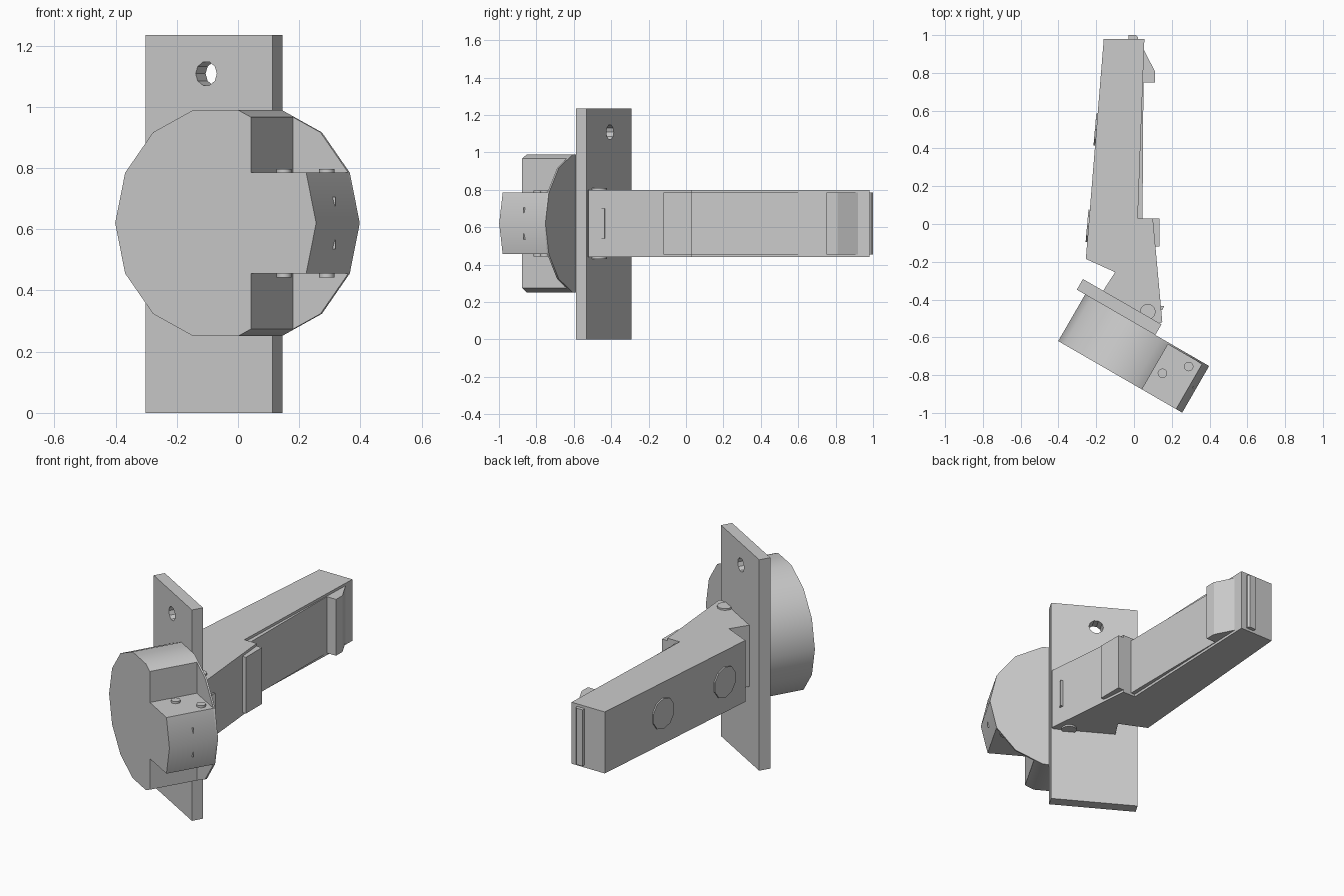
import bpy, bmesh
from math import sin, cos, pi, radians
from mathutils import Matrix, Vector

if "Cube" in bpy.data.objects:
    bpy.data.objects.remove(bpy.data.objects["Cube"])

MID = 0.62                                     # height of the hinge axis
# Frame of the door side: local x along the plate, local y towards the arm
DOOR = Matrix.Translation((-0.095, -0.4675, 0)) @ Matrix.Rotation(radians(-30), 4, 'Z')
I4 = Matrix.Identity(4)
# Maps a profile (x, z) extruded along local y
UPRIGHT = Matrix(((1, 0, 0, 0), (0, 0, 1, 0), (0, 1, 0, 0), (0, 0, 0, 1)))


def prism(name, pts, lo, hi, mat=I4):
    """Extrude a 2D outline from lo to hi along its third axis."""
    bm = bmesh.new()
    face = bm.faces.new([bm.verts.new((x, y, lo)) for x, y in pts])
    ext = bmesh.ops.extrude_face_region(bm, geom=[face])
    top = [v for v in ext['geom'] if isinstance(v, bmesh.types.BMVert)]
    bmesh.ops.translate(bm, verts=top, vec=(0, 0, hi - lo))
    bm.transform(mat)
    bmesh.ops.recalc_face_normals(bm, faces=bm.faces)
    me = bpy.data.meshes.new(name)
    bm.to_mesh(me)
    bm.free()
    ob = bpy.data.objects.new(name, me)
    bpy.context.collection.objects.link(ob)
    return ob


def ring(r, n, cx=0, cy=0):
    return [(cx + r * cos(2 * pi * i / n), cy + r * sin(2 * pi * i / n)) for i in range(n)]


def smooth(ob, deg=30):
    bpy.ops.object.select_all(action='DESELECT')
    ob.select_set(True)
    bpy.context.view_layer.objects.active = ob
    bpy.ops.object.shade_smooth_by_angle(angle=radians(deg))


# Mounting plate with two screw holes
plate = prism("mounting_plate", [(-.24, 0), (.24, 0), (.24, .065), (-.24, .065)], 0, 1.235, DOOR)
for z in (0.13, 1.108):
    cutter = prism("hole_cutter", ring(.04, 10, -.01, z), -.1, .2, DOOR @ UPRIGHT)
    cutter.hide_render = True
    mod = plate.modifiers.new("hole", 'BOOLEAN')
    mod.operation = 'DIFFERENCE'
    mod.solver = 'EXACT'
    mod.object = cutter
    bpy.context.view_layer.objects.active = plate
    bpy.ops.object.modifier_apply(modifier=mod.name)
    bpy.data.objects.remove(cutter)

# Round cup: thin base disc and a body with two corner notches
CUP = DOOR @ Matrix.Translation((.19, 0, MID)) @ UPRIGHT
R = .379
smooth(prism("cup_base", ring(R, 14), -.01, 0, CUP))
g = ring(R, 14)
notch_x, notch_h = .133, g[1][1]
t = (notch_x - g[2][0]) / (g[3][0] - g[2][0])
notch_top = g[2][1] + t * (g[3][1] - g[2][1])
upper = [g[1], (notch_x, notch_h), (notch_x, notch_top)] + g[3:7]
body = [g[0]] + upper + [g[7]] + [(x, -z) for x, z in reversed(upper)]
smooth(prism("cup_body", body, -.285, -.009, CUP))

# Pins through the cup tongue and tiny nubs on its end
for x, y in ((.15, -.79), (.29, -.755)):
    smooth(prism("cup_pin", ring(.025, 12, x, y), .443, .797), 35)
for s in (-1, 1):
    prism("tongue_nub", [(.35, -.15), (.369, -.14), (.35, -.13)],
          MID + s * .055, MID + s * .085, DOOR @ Matrix.Translation((.19, 0, 0)))

# Hinge arm
arm = [(-.16, .98), (.055, .98), (.02, .03), (.10, .03), (.15, -.52), (.13, -.526),
       (-.165, -.356), (-.10, -.255), (-.255, -.185)]
prism("arm", arm, .44, .80)

# Raised details along the arm, all slightly narrower than it
Z0, Z1 = .455, .785
prism("arm_inset", [(.0, .02), (.045, .02), (.05, .75), (.0, .75)], Z0, Z1)
prism("arm_clip", [(.03, .75), (.11, .75), (.11, .81), (.053, .92), (.03, .92)], Z0, Z1)
prism("arm_end_strip", [(-.03, .97), (.02, .97), (.02, .99), (.01, 1.0), (-.03, 1.0)], Z0, Z1)
prism("arm_step_pad", [(.08, .029), (.135, .029), (.135, -.12), (.08, -.12)], Z0, Z1)
prism("arm_slot_tab", [(.12, -.43), (.16, -.435), (.15, -.455), (.12, -.455)], .54, .70)

# Round screw heads on the outer side of the arm
for y in (.5, -.01):
    x = -.16 + (y - .98) * .0815
    m = Matrix.Translation((x, y, MID)) @ Matrix.Rotation(radians(-5), 4, 'Z') \
        @ Matrix.Rotation(radians(-90), 4, 'Y')
    prism("screw_head", ring(.09, 10), -.02, .008, m)

# Pivot pin between arm and plate
smooth(prism("pivot_pin", ring(.042, 12, .073, -.465), .43, .81), 35)
